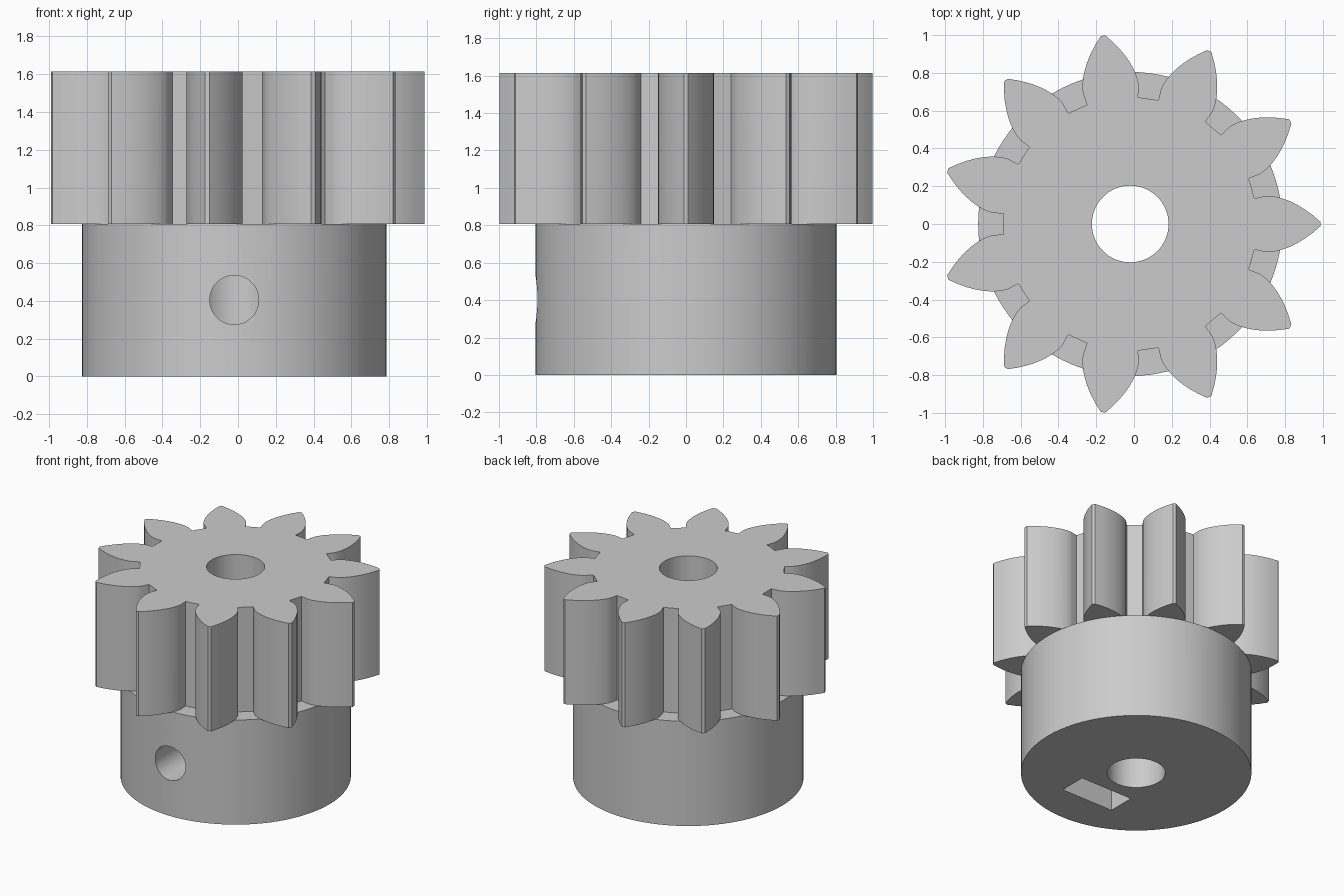
import bpy, bmesh
from math import pi, sin, cos, tan, acos, radians
from mathutils import Matrix, Vector

if "Cube" in bpy.data.objects:
    bpy.data.objects.remove(bpy.data.objects["Cube"], do_unlink=True)

AXIS_X = -0.02          # shaft axis, offset so the teeth are centred
TEETH = 11
ROOT, PITCH, TIP = 0.672, 0.852, 1.007
PRESSURE = radians(31.3)
HUB_R, HUB_H, TOP = 0.805, 0.807, 1.613
BORE_R, SCREW_R, SCREW_Z = 0.203, 0.13, 0.405

grey = bpy.data.materials.new("plain grey")
grey.use_nodes = True
colour = (0.6, 0.6, 0.6, 1)
grey.diffuse_color = colour
grey.node_tree.nodes["Principled BSDF"].inputs["Base Color"].default_value = colour


def prism(name, outline, start, sweep):
    """Extrude a closed loop of 2D points; start places the loop, sweep is its length."""
    bm = bmesh.new()
    face = bm.faces.new([bm.verts.new((x, y, 0)) for x, y in outline])
    ext = bmesh.ops.extrude_face_region(bm, geom=[face])
    moved = [v for v in ext["geom"] if isinstance(v, bmesh.types.BMVert)]
    bmesh.ops.translate(bm, verts=moved, vec=(0, 0, sweep))
    bmesh.ops.recalc_face_normals(bm, faces=bm.faces)
    bm.transform(start)
    mesh = bpy.data.meshes.new(name)
    bm.to_mesh(mesh)
    bm.free()
    mesh.materials.append(grey)
    obj = bpy.data.objects.new(name, mesh)
    bpy.context.collection.objects.link(obj)
    return obj


def ring(radius, sides, turn=0):
    return [(radius * cos(turn + 2 * pi * i / sides), radius * sin(turn + 2 * pi * i / sides))
            for i in range(sides)]


def combine(target, other, operation):
    mod = target.modifiers.new(other.name, "BOOLEAN")
    mod.operation, mod.solver, mod.object = operation, "EXACT", other
    bpy.context.view_layer.objects.active = target
    bpy.ops.object.modifier_apply(modifier=mod.name)
    bpy.data.objects.remove(other, do_unlink=True)


def at(x, y, z):
    return Matrix.Translation(Vector((x, y, z)))


# Involute tooth flank as (radius, half angle), from root to tip
base = PITCH * cos(PRESSURE)
half_base = pi / (2 * TEETH) + tan(PRESSURE) - PRESSURE
flank = [(ROOT, half_base)]
STEPS = 10
for i in range(STEPS + 1):
    r = base + (TIP - base) * (i / STEPS) ** 1.5
    a = acos(min(1, base / r))
    flank.append((r, half_base - (tan(a) - a)))
tooth = [(r, -a) for r, a in flank] + [(r, a) for r, a in reversed(flank)]
outline = [(r * cos(a + 2 * pi * k / TEETH), r * sin(a + 2 * pi * k / TEETH))
           for k in range(TEETH) for r, a in tooth]

# Toothed section standing on a round hub
gear = prism("pinion_gear", outline, at(AXIS_X, 0, HUB_H), TOP - HUB_H)
hub = prism("hub", ring(HUB_R, 96), at(AXIS_X, 0, 0), HUB_H)
combine(gear, hub, "UNION")

# Shaft bore through the whole height
combine(gear, prism("bore", ring(BORE_R, 64), at(AXIS_X, 0, -0.1), TOP + 0.2), "DIFFERENCE")

# Set screw hole from the front into the bore
forward = Matrix.Rotation(pi / 2, 4, "X")
screw = prism("screw_hole", ring(SCREW_R, 48), at(AXIS_X, 0, SCREW_Z) @ forward, 1)
combine(gear, screw, "DIFFERENCE")

# Nut trap: a slot open at the bottom, ending in the upper half of a hexagon
w = 0.222
peak = w / cos(pi / 6)
slot = [(-w, -SCREW_Z - 0.1), (w, -SCREW_Z - 0.1), (w, peak / 2), (0, peak), (-w, peak / 2)]
trap = prism("nut_trap", slot, at(AXIS_X + 0.02, -0.3, SCREW_Z) @ forward, 0.21)
combine(gear, trap, "DIFFERENCE")

# Smooth round walls, keep edges crisp
bpy.ops.object.select_all(action="DESELECT")
gear.select_set(True)
bpy.context.view_layer.objects.active = gear
bpy.ops.object.shade_smooth_by_angle(angle=radians(25))
